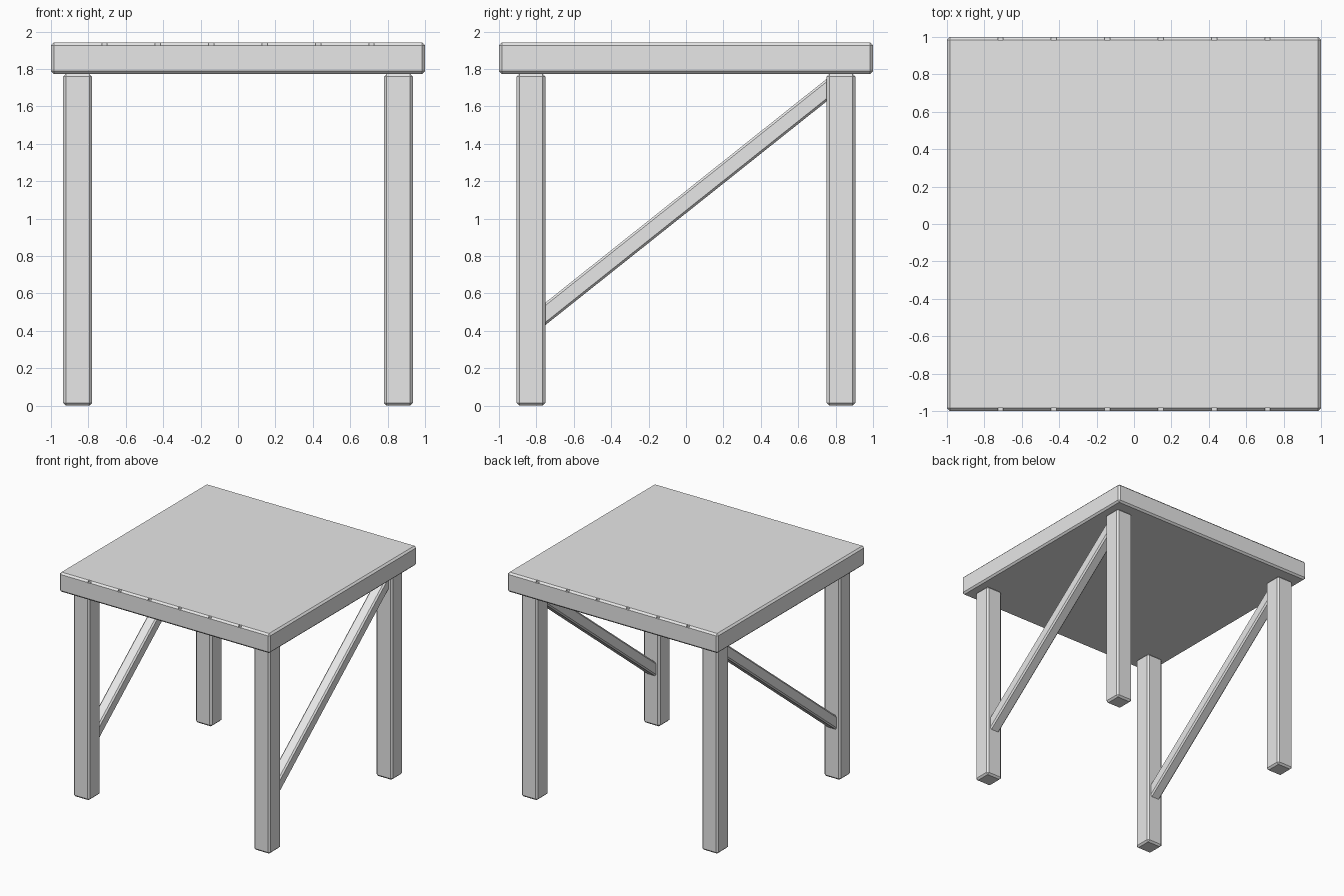
import bpy
import bmesh
import math

cube = bpy.data.objects.get("Cube")
if cube:
    bpy.data.objects.remove(cube, do_unlink=True)

grey = bpy.data.materials.new("light grey")
grey.use_nodes = True
grey.diffuse_color = (0.8, 0.8, 0.8, 1)
grey.node_tree.nodes["Principled BSDF"].inputs["Base Color"].default_value = (0.8, 0.8, 0.8, 1)


def box(name, size, location, bevel=0.0, tilt=0.0):
    """Flat-shaded box with an optional chamfer on every edge."""
    mesh = bpy.data.meshes.new(name)
    bm = bmesh.new()
    bmesh.ops.create_cube(bm, size=1)
    bmesh.ops.scale(bm, vec=size, verts=bm.verts)
    if bevel:
        bmesh.ops.bevel(bm, geom=bm.edges[:], offset=bevel, segments=1, affect='EDGES')
    bm.to_mesh(mesh)
    bm.free()
    mesh.materials.append(grey)
    obj = bpy.data.objects.new(name, mesh)
    obj.location = location
    obj.rotation_euler.x = tilt
    bpy.context.collection.objects.link(obj)
    return obj


TOP, UNDER, CHAMFER = 1.942, 1.774, 0.015
LEG_X, LEG_Y, LEG_W = 0.857, 0.829, 0.155

# Table top
table_top = box("table_top", (2, 2, TOP - UNDER), (0, 0, (TOP + UNDER) / 2), CHAMFER)

# Small notches where the planks meet, along the front and back top edges
for side, label in ((-1, "front"), (1, "back")):
    for i in range(6):
        x = (i - 2.5) * 2 / 7
        cutter = box(f"{label}_notch_cutter_{i + 1}", (0.028, 0.034, 0.034), (x, side, TOP))
        cutter.hide_render = True
        cutter.hide_set(True)
        cut = table_top.modifiers.new(cutter.name, 'BOOLEAN')
        cut.operation = 'DIFFERENCE'
        cut.solver = 'EXACT'
        cut.object = cutter

# Legs and the diagonal braces rising from front leg to back leg
for sx, side in ((1, "left"), (-1, "right")):
    for sy, end in ((-1, "front"), (1, "back")):
        box(f"{end}_{side}_leg", (LEG_W, LEG_W, UNDER),
            (sx * LEG_X, sy * LEG_Y, UNDER / 2), CHAMFER)
    box(f"{side}_brace", (0.094, 0.094, 2.08), (sx * LEG_X, 0, 1.089), 0.012,
        math.atan2(1.193, 1.5) - math.pi / 2)
